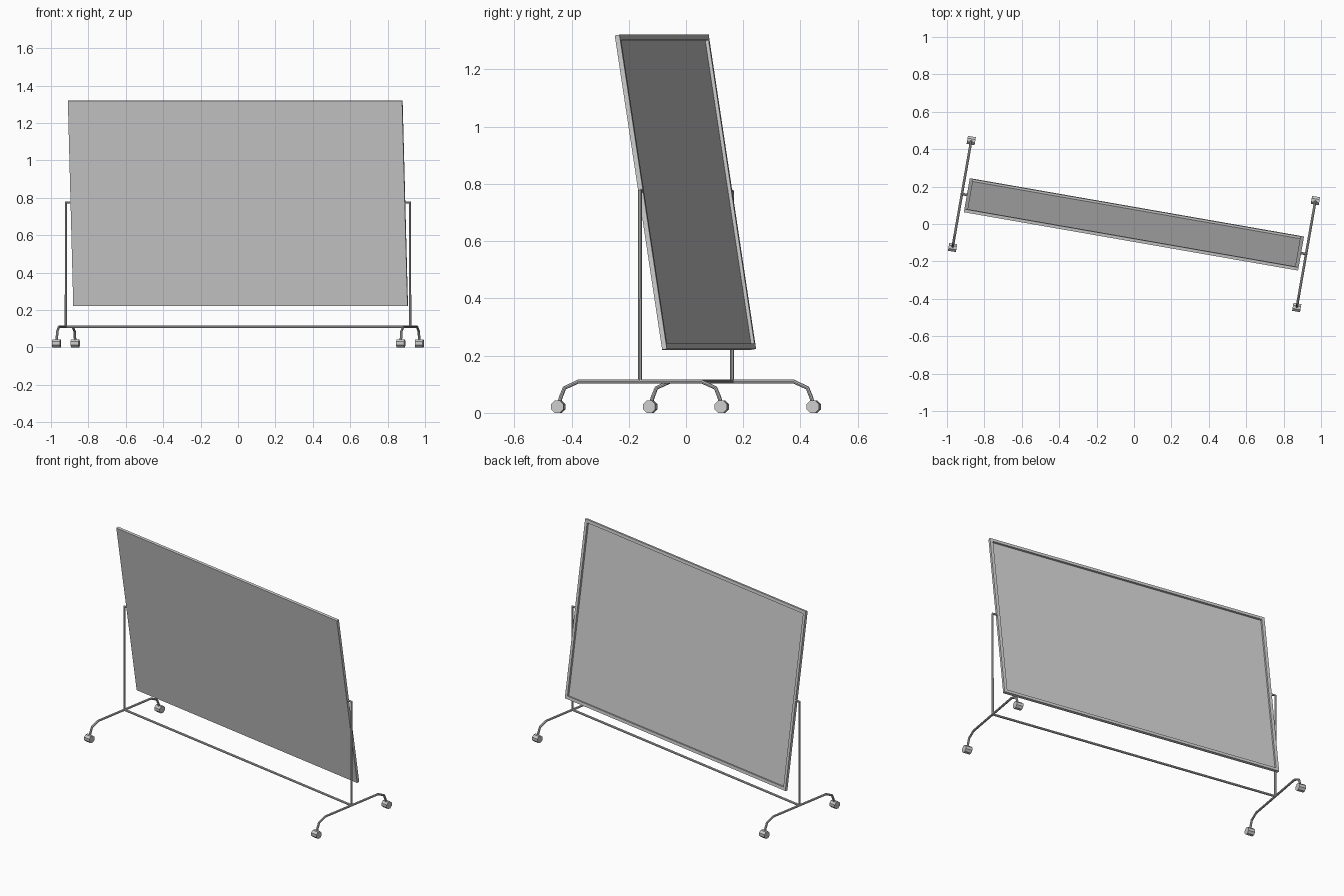
import bpy, bmesh
from math import radians, pi
from mathutils import Matrix

if "Cube" in bpy.data.objects:
    bpy.data.objects.remove(bpy.data.objects["Cube"])

TURN = Matrix.Rotation(radians(-9.9), 4, 'Z')   # whole stand is turned slightly
POST_X, BAR_Z, PIVOT_Z = 0.934, 0.11, 0.775
TUBE_R, WHEEL_R, WHEEL_W = 0.0068, 0.0225, 0.043


def tube(name, pts):
    cu = bpy.data.curves.new(name, 'CURVE')
    cu.dimensions = '3D'
    cu.bevel_depth = TUBE_R
    cu.bevel_resolution = 2
    cu.use_fill_caps = True
    sp = cu.splines.new('POLY')
    sp.points.add(len(pts) - 1)
    for p, co in zip(sp.points, pts):
        p.co = (*co, 1)
    sp.use_smooth = False
    ob = bpy.data.objects.new(name, cu)
    ob.matrix_world = TURN
    bpy.context.collection.objects.link(ob)


def mesh_object(name, bm, matrix):
    me = bpy.data.meshes.new(name)
    bm.to_mesh(me)
    bm.free()
    ob = bpy.data.objects.new(name, me)
    ob.matrix_world = TURN @ matrix
    bpy.context.collection.objects.link(ob)


# Tilted board: flat front, recessed back panel inside a rim
bm = bmesh.new()
bmesh.ops.create_cube(bm, size=1)
bmesh.ops.scale(bm, vec=(1.814, 0.017, 1.111), verts=bm.verts)
bm.normal_update()
back = max(bm.faces, key=lambda f: f.normal.y)
bmesh.ops.inset_region(bm, faces=[back], thickness=0.027)
rim = bmesh.ops.extrude_discrete_faces(bm, faces=[back])['faces'][0]
bmesh.ops.translate(bm, vec=(0, -0.012, 0), verts=rim.verts)
bmesh.ops.recalc_face_normals(bm, faces=bm.faces)
mesh_object("board", bm,
            Matrix.Translation((0, -0.002, 0.771)) @ Matrix.Rotation(radians(8.7), 4, 'X'))

# Lower rail joining both ends
tube("cross_bar", [(-POST_X, 0, BAR_Z), (POST_X, 0, BAR_Z)])

# Post with pivot pin, bent foot and two casters at each end
half = [(0.218, BAR_Z), (0.268, 0.087), (0.281, 0.055), (0.288, 0.03)]
for side, s in (("left", -1), ("right", 1)):
    x = s * POST_X
    tube(side + "_post", [(x, 0, BAR_Z), (x, 0, PIVOT_Z), (s * 0.903, 0, PIVOT_Z)])
    tube(side + "_foot", [(x, -y, z) for y, z in reversed(half)] + [(x, y, z) for y, z in half])
    for end, e in (("front", -1), ("back", 1)):
        bm = bmesh.new()
        bmesh.ops.create_cone(bm, cap_ends=True, segments=8, radius1=WHEEL_R / 0.96,
                              radius2=WHEEL_R / 0.96, depth=WHEEL_W,
                              matrix=Matrix.Rotation(pi / 2, 4, 'Y') @ Matrix.Rotation(pi / 8, 4, 'Z'))
        low = min(v.co.z for v in bm.verts)
        mesh_object(f"{side}_{end}_caster", bm, Matrix.Translation((x, e * 0.29, -low)))
